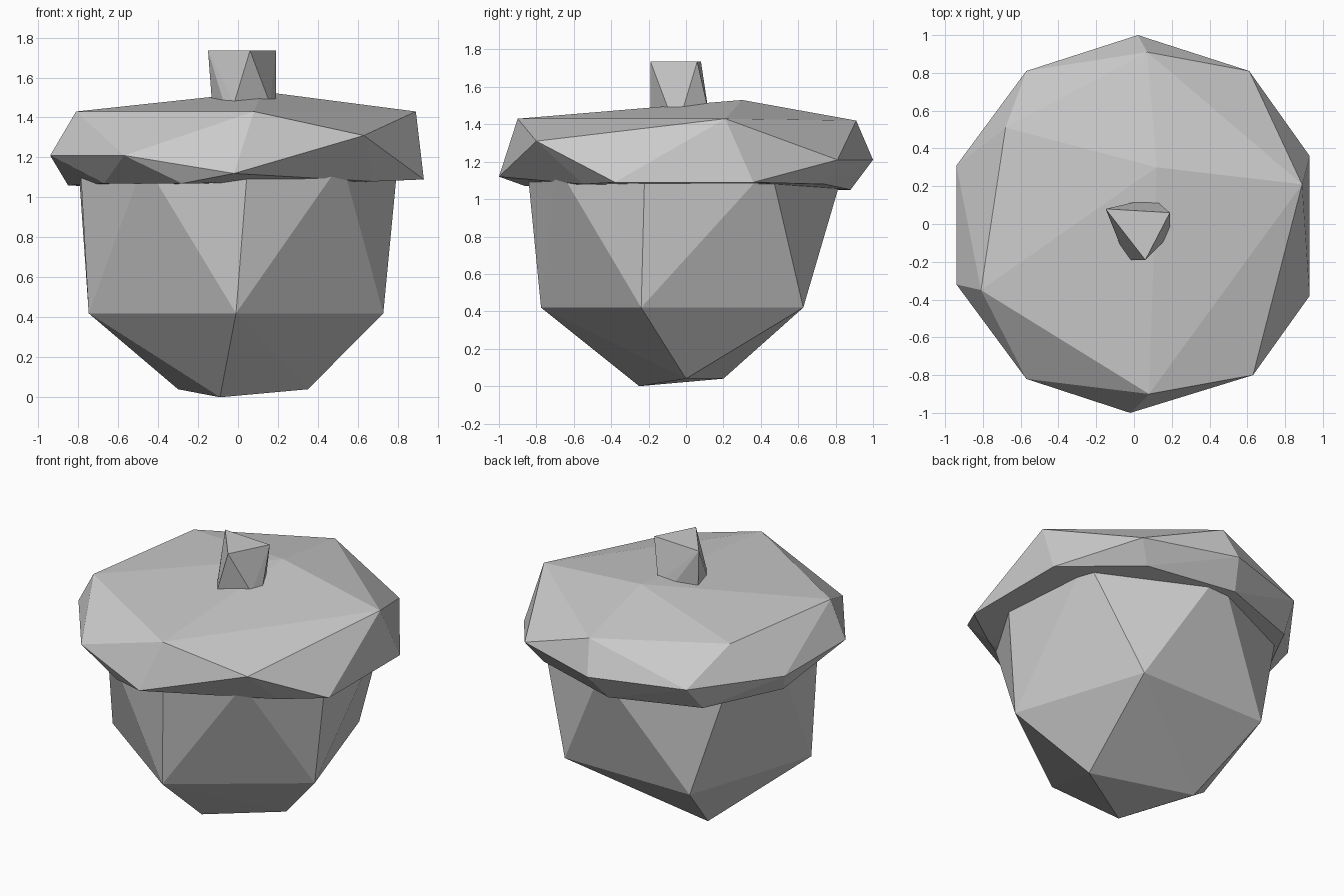
import bpy, bmesh
from math import sin, cos, radians


def hull(name, points):
    """Faceted solid wrapped around a few corner points."""
    bm = bmesh.new()
    for p in points:
        bm.verts.new(p)
    res = bmesh.ops.convex_hull(bm, input=bm.verts)
    loose = [v for v in bm.verts if not v.link_faces]
    bmesh.ops.delete(bm, geom=loose, context='VERTS')
    bmesh.ops.recalc_face_normals(bm, faces=bm.faces)
    mesh = bpy.data.meshes.new(name)
    bm.to_mesh(mesh)
    bm.free()
    obj = bpy.data.objects.new(name, mesh)
    bpy.context.collection.objects.link(obj)
    return obj


def level(z, xy):
    return [(x, y, z) for x, y in xy]


# Nut: three-cornered base, five-sided waist, wider rim tucked in the cap
base = [(-0.09, -0.25, 0.0), (0.35, 0.0, 0.04), (-0.30, 0.20, 0.04)]
waist = [(0.775 * cos(radians(a)) - 0.01, 0.775 * sin(radians(a)), 0.42)
         for a in range(-90, 270, 72)]
rim = level(1.18, [(0.05, -0.85), (0.52, -0.69), (0.80, -0.22), (0.75, 0.45),
                   (0.03, 0.85), (-0.68, 0.52), (-0.80, 0.15),
                   (-0.79, -0.25), (-0.47, -0.69)])
hull("nut_body", base + waist + rim)

# Cap: shallow irregular dome with an undercut lower edge
crown = level(1.43, [(0.08, -0.90), (0.89, 0.21), (-0.81, -0.35),
                     (-0.68, 0.51)])
crown += [(0.07, 0.91, 1.42), (0.12, 0.30, 1.53)]
edge = level(1.21, [(0.61, 0.81), (0.02, 1.0), (-0.57, 0.81), (-0.94, 0.31),
                    (-0.94, -0.32), (-0.57, -0.82)])
edge += [(-0.02, -1.0, 1.12), (0.63, -0.80, 1.31),
         (0.93, -0.38, 1.09), (0.93, 0.36, 1.09)]
under = [(-0.28, -0.86, 1.07), (0.68, -0.55, 1.08), (0.52, 0.74, 1.08),
         (-0.05, 0.88, 1.05), (-0.60, 0.68, 1.05), (-0.85, 0.20, 1.06),
         (-0.67, -0.50, 1.07)]
hull("acorn_cap", crown + edge + under)

# Stem: twisted stub, triangular at the top
stem_top = level(1.735, [(-0.15, 0.08), (0.19, 0.06), (0.06, -0.19)])
stem_foot = level(1.47, [(-0.13, 0.06), (0.02, 0.12), (0.12, 0.12),
                         (0.19, -0.02), (0.16, -0.09), (-0.02, -0.19),
                         (-0.07, -0.12)])
hull("stem", stem_top + stem_foot)
